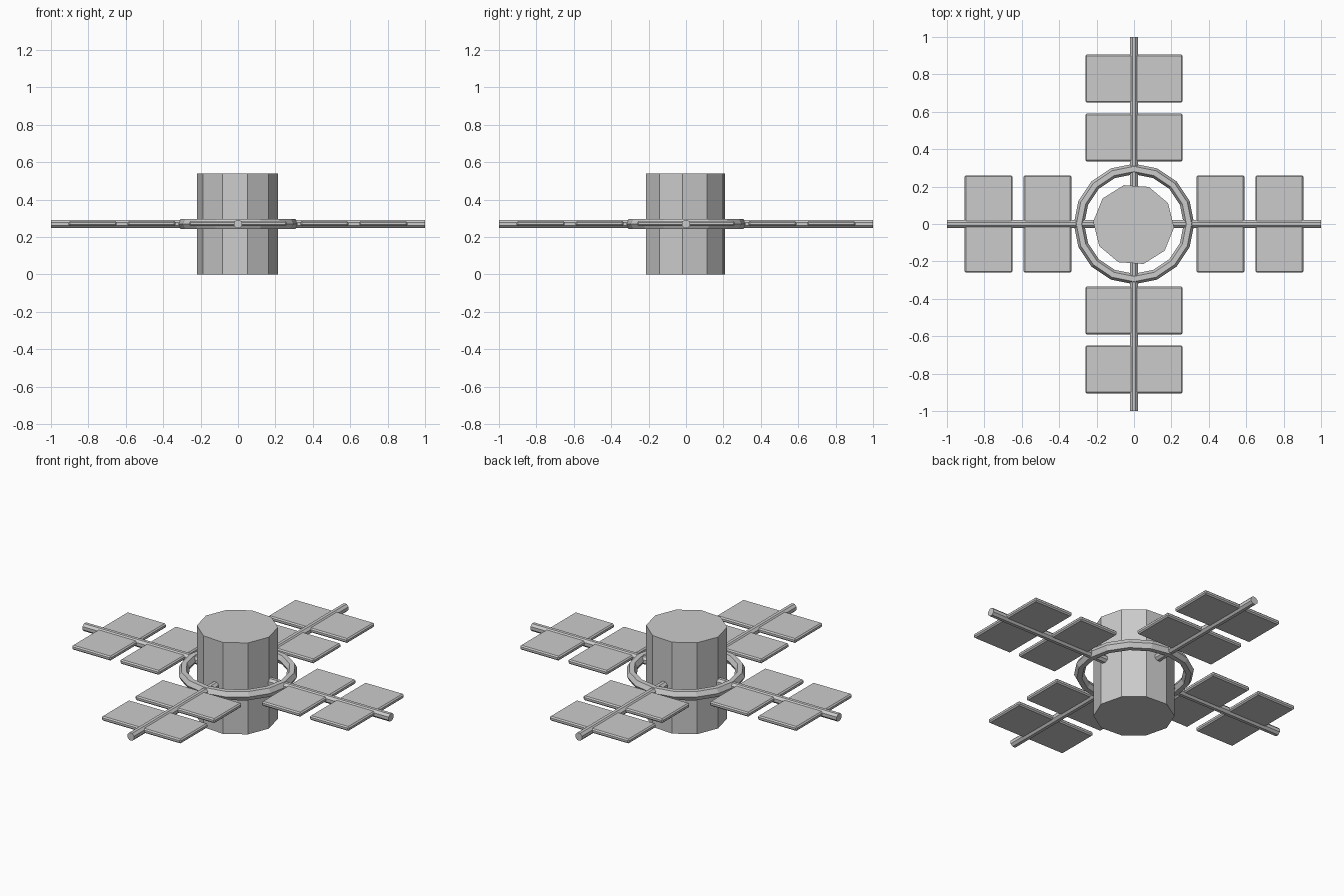
import bpy, bmesh, math
from mathutils import Matrix

cube = bpy.data.objects.get("Cube")
if cube:
    bpy.data.objects.remove(cube, do_unlink=True)

MID = 0.27  # height of the ring and arms

grey = bpy.data.materials.new("light grey")
grey.use_nodes = True
grey.diffuse_color = (0.6, 0.6, 0.6, 1)
grey.node_tree.nodes["Principled BSDF"].inputs["Base Color"].default_value = (0.6, 0.6, 0.6, 1)


def finish(name, bm):
    bmesh.ops.recalc_face_normals(bm, faces=bm.faces)
    mesh = bpy.data.meshes.new(name)
    bm.to_mesh(mesh)
    bm.free()
    mesh.materials.append(grey)
    obj = bpy.data.objects.new(name, mesh)
    bpy.context.collection.objects.link(obj)
    return obj


def cylinder(name, sides, radius, length, matrix):
    bm = bmesh.new()
    bmesh.ops.create_cone(bm, cap_ends=True, segments=sides, radius1=radius,
                          radius2=radius, depth=length, matrix=matrix)
    return finish(name, bm)


def panel(name, matrix):
    bm = bmesh.new()
    bmesh.ops.create_cube(bm, size=1, matrix=matrix)
    bmesh.ops.bevel(bm, geom=bm.edges[:], offset=0.007, segments=1, affect='EDGES')
    return finish(name, bm)


# Ten-sided central body
cylinder("body", 10, 0.217, 0.54,
         Matrix.Translation((-0.002, -0.003, MID)) @ Matrix.Rotation(math.radians(14), 4, 'Z'))

# Faceted ring around the body
bm = bmesh.new()
section = []
for k in range(6):
    a = math.radians(60 * k)
    section.append(bm.verts.new((0.294 + 0.028 * math.cos(a), 0, MID + 0.03 * math.sin(a))))
edges = [bm.edges.new((section[k], section[k - 1])) for k in range(6)]
bmesh.ops.spin(bm, geom=section + edges, cent=(0, 0, 0), axis=(0, 0, 1),
               angle=math.tau, steps=16, use_merge=True)
bmesh.ops.remove_doubles(bm, verts=bm.verts, dist=0.0005)
finish("ring", bm)

# Four arms, each carrying two panels
for name, turn in (("left", 0), ("back", 90), ("right", 180), ("front", 270)):
    spin = Matrix.Rotation(math.radians(turn), 4, 'Z')
    along = Matrix.Rotation(math.radians(90), 4, 'Y')
    cylinder(name + "_arm", 8, 0.024, 0.85,
             spin @ Matrix.Translation((0.575, 0, MID)) @ along
             @ Matrix.Rotation(math.radians(22.5), 4, 'Z'))
    for label, x in (("inner", 0.462), ("outer", 0.777)):
        panel(f"{name}_{label}_panel",
              spin @ Matrix.Translation((x, 0, MID + 0.002))
              @ Matrix.Diagonal((0.256, 0.52, 0.026, 1)))
